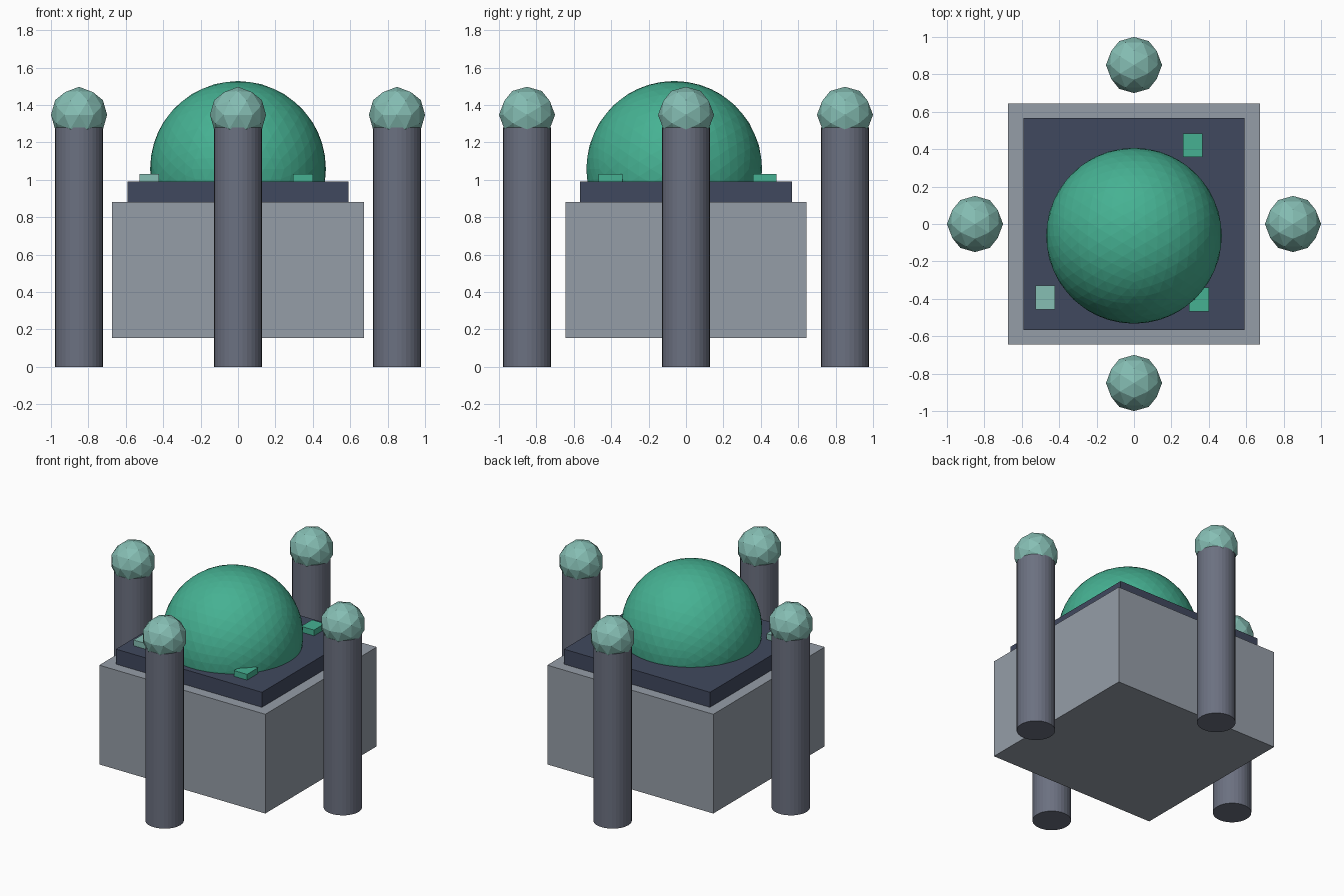
import bpy
import math
from mathutils import Matrix

if "Cube" in bpy.data.objects:
    bpy.data.objects.remove(bpy.data.objects["Cube"])


def material(name, srgb):
    """Plain material from display colour (converted to linear)."""
    m = bpy.data.materials.new(name)
    m.diffuse_color = [c ** 2.2 for c in srgb] + [1.0]
    m.use_nodes = True
    m.node_tree.nodes["Principled BSDF"].inputs["Base Color"].default_value = m.diffuse_color
    return m


stone = material("light_stone", (0.58, 0.61, 0.65))
slate = material("dark_slate", (0.26, 0.29, 0.37))
pillar_grey = material("pillar_grey", (0.42, 0.44, 0.50))
green = material("dome_green", (0.28, 0.69, 0.57))
pale = material("pale_teal", (0.52, 0.74, 0.70))


def finish(name, mat):
    ob = bpy.context.object
    ob.name = name
    ob.data.materials.append(mat)
    return ob


def box(name, x, y, z, mat):
    """Box from (min, max) pairs."""
    bpy.ops.mesh.primitive_cube_add(size=1)
    ob = finish(name, mat)
    size = [b - a for a, b in (x, y, z)]
    mid = [(a + b) / 2 for a, b in (x, y, z)]
    ob.data.transform(Matrix.Translation(mid) @ Matrix.Diagonal(size + [1]))
    return ob


# Turns an icosphere so that edge midpoints lie on all three axes
ICO_TURN = (Matrix.Rotation(math.pi / 2, 4, 'Z')
            @ Matrix.Rotation(-math.atan(2) / 2, 4, 'Y'))


def ball(name, radius, subdivisions, location, mat):
    bpy.ops.mesh.primitive_ico_sphere_add(
        radius=radius, subdivisions=subdivisions, location=location)
    ob = finish(name, mat)
    ob.data.transform(ICO_TURN)
    return ob


# Main block and the slab on its top
box("main_block", (-0.673, 0.673), (-0.645, 0.645), (0.153, 0.88), stone)
box("top_slab", (-0.592, 0.592), (-0.568, 0.568), (0.87, 0.99), slate)

# Dome, lower part sunk into the block
ball("dome", 0.47, 4, (0, -0.063, 1.058), green)

# Small tiles lying on the slab
box("tile_pale", (-0.527, -0.422), (-0.457, -0.329), (0.97, 1.032), pale)
box("tile_back", (0.262, 0.366), (0.357, 0.483), (0.97, 1.032), green)
box("tile_front", (0.295, 0.401), (-0.468, -0.340), (0.97, 1.032), green)

# Four pillars with faceted ball caps
for side, x, y in (("right", 0.85, 0), ("back", 0, 0.85),
                   ("left", -0.85, 0), ("front", 0, -0.85)):
    bpy.ops.mesh.primitive_cylinder_add(
        vertices=32, radius=0.128, depth=1.28, location=(x, y, 0.64))
    finish("pillar_" + side, pillar_grey)
    ball("pillar_cap_" + side, 0.15, 2, (x, y, 1.347), pale)
